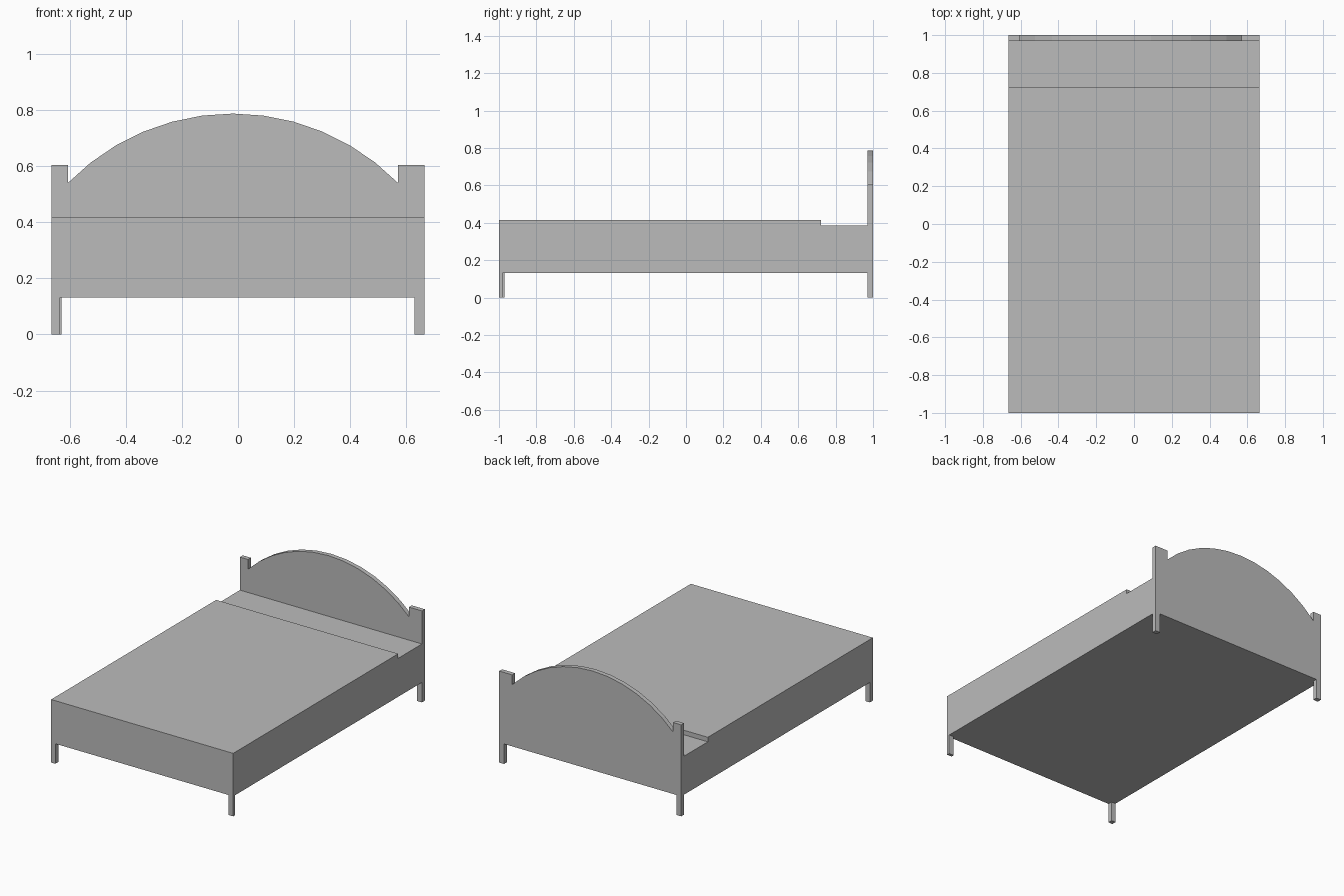
import bpy
import bmesh
from math import sin, cos, asin

cube = bpy.data.objects.get("Cube")
if cube:
    bpy.data.objects.remove(cube)

grey = bpy.data.materials.new("plain grey")
grey.use_nodes = True
colour = (0.5, 0.5, 0.5, 1)
grey.diffuse_color = colour
grey.node_tree.nodes["Principled BSDF"].inputs["Base Color"].default_value = colour

HALF_W, UNDERSIDE, HEAD_Y = 0.665, 0.132, 0.97


def prism(name, outline, start, depth):
    """Extrude a closed outline of 3D points, starting at the outline."""
    bm = bmesh.new()
    face = bm.faces.new([bm.verts.new(p) for p in outline])
    moved = bmesh.ops.extrude_face_region(bm, geom=[face])["geom"]
    verts = [v for v in moved if isinstance(v, bmesh.types.BMVert)]
    bmesh.ops.translate(bm, verts=verts, vec=depth)
    bmesh.ops.recalc_face_normals(bm, faces=bm.faces)
    bmesh.ops.translate(bm, verts=bm.verts, vec=start)
    mesh = bpy.data.meshes.new(name)
    bm.to_mesh(mesh)
    bm.free()
    mesh.materials.append(grey)
    obj = bpy.data.objects.new(name, mesh)
    bpy.context.collection.objects.link(obj)
    return obj


# Bed body: side profile with a lower step at the head end
body = [(-1, UNDERSIDE), (HEAD_Y, UNDERSIDE), (HEAD_Y, 0.386),
        (0.722, 0.386), (0.722, 0.416), (-1, 0.416)]
prism("bed_body", [(0, y, z) for y, z in body], (-HALF_W, 0, 0), (2 * HALF_W, 0, 0))

# Headboard: posts, legs and a faceted arch in one profile
left, right, shoulder, crown, post_top = -0.606, 0.57, 0.54, 0.787, 0.604
half, rise = (right - left) / 2, crown - shoulder
radius = (half ** 2 + rise ** 2) / (2 * rise)
sweep, steps = asin(half / radius), 12
arch = []
for i in range(steps + 1):
    a = sweep * (2 * i / steps - 1)
    arch.append(((left + right) / 2 + radius * sin(a), crown - radius * (1 - cos(a))))
leg_in = 0.629
head = [(-HALF_W, 0), (-HALF_W, post_top), (left, post_top), *arch,
        (right, post_top), (HALF_W, post_top), (HALF_W, 0), (leg_in, 0),
        (leg_in, UNDERSIDE), (-leg_in, UNDERSIDE), (-leg_in, 0)]
prism("headboard", [(x, 0, z) for x, z in head], (0, HEAD_Y, 0), (0, 1 - HEAD_Y, 0))

# Foot legs, flush with the outer corners
for name, side, width, depth in (("front_leg_left", 1, 0.036, 0.02),
                                 ("front_leg_right", -1, 0.031, 0.03)):
    x0, x1 = side * HALF_W, side * (HALF_W - width)
    prism(name, [(x0, 0, 0), (x1, 0, 0), (x1, depth, 0), (x0, depth, 0)],
          (0, -1, 0), (0, 0, UNDERSIDE))
